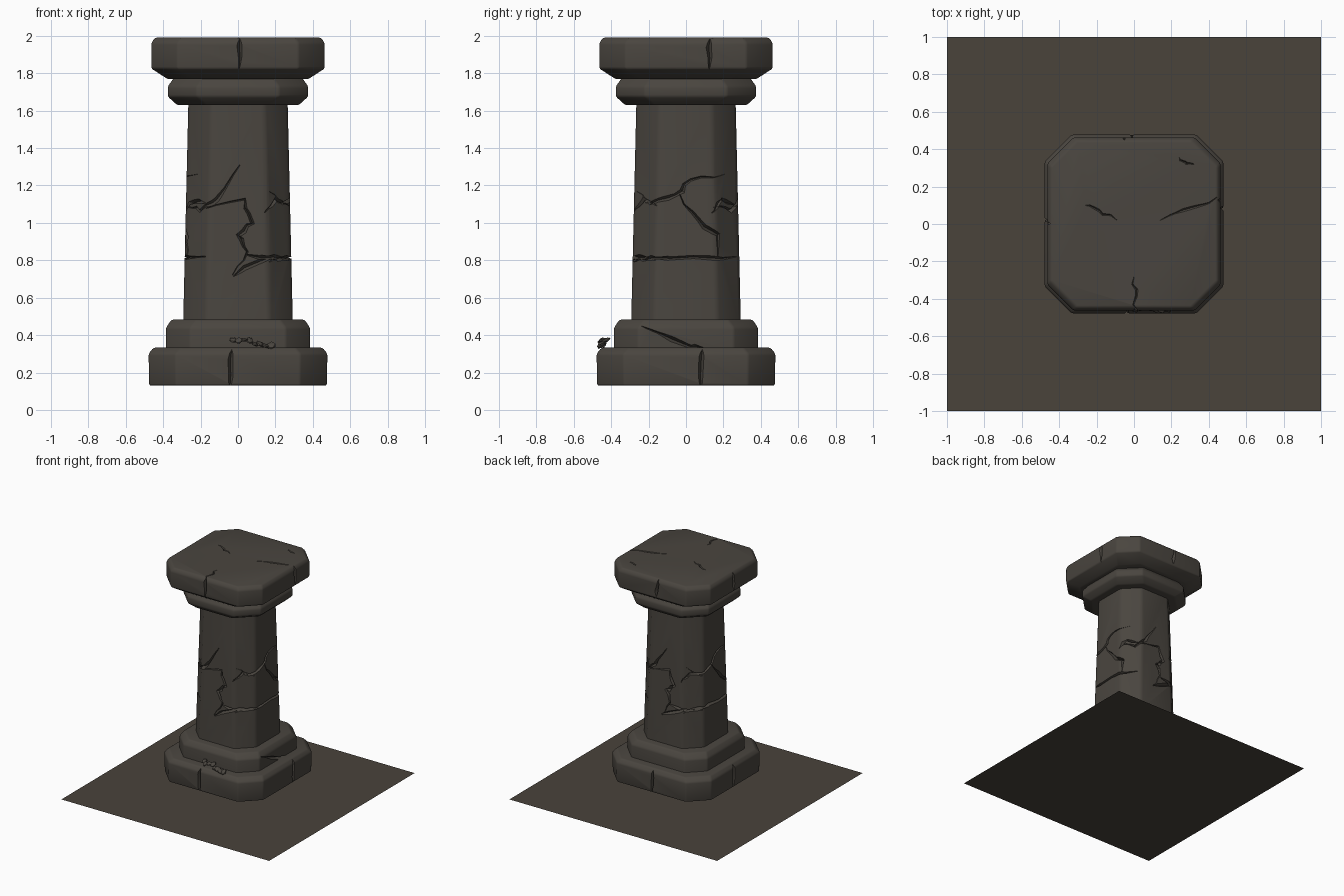
import bpy, bmesh, math, random
from mathutils import Vector, Matrix

if "Cube" in bpy.data.objects:
    bpy.data.objects.remove(bpy.data.objects["Cube"])

random.seed(4)


def material(name, rgb):
    m = bpy.data.materials.new(name)
    m.diffuse_color = (*rgb, 1)
    m.use_nodes = True
    m.node_tree.nodes["Principled BSDF"].inputs["Base Color"].default_value = m.diffuse_color
    return m


STONE = material("dark stone", (0.068, 0.060, 0.050))
EARTH = material("brown ground", (0.067, 0.056, 0.044))


def make_object(name, bm, mat):
    bmesh.ops.recalc_face_normals(bm, faces=bm.faces)
    me = bpy.data.meshes.new(name)
    bm.to_mesh(me)
    bm.free()
    me.materials.append(mat)
    ob = bpy.data.objects.new(name, me)
    bpy.context.collection.objects.link(ob)
    return ob


def loft(name, chamfer, rings, bevel=0.01):
    """Chamfered-square solid from (z, half width) rings."""
    bm = bmesh.new()
    loops = []
    for z, h in rings:
        e = h - chamfer
        quarter = [Vector((e, -h, z)), Vector((h, -e, z))]
        loops.append([bm.verts.new(Matrix.Rotation(k * math.pi / 2, 3, 'Z') @ p)
                      for k in range(4) for p in quarter])
    for a, b in zip(loops, loops[1:]):
        for i in range(8):
            j = (i + 1) % 8
            bm.faces.new((a[i], a[j], b[j], b[i]))
    bm.faces.new(loops[0])
    bm.faces.new(loops[-1])
    ob = make_object(name, bm, STONE)
    mod = ob.modifiers.new("soft edges", 'BEVEL')
    mod.width, mod.segments, mod.limit_method = bevel, 2, 'ANGLE'
    mod.angle_limit = math.radians(25)
    return ob


def groove(points, normals, width, depth):
    """Tapered diamond-section cutter following a path on a surface."""
    bm = bmesh.new()
    prev, last = None, len(points) - 1
    for i, (p, n) in enumerate(zip(points, normals)):
        t = points[min(i + 1, last)] - points[max(i - 1, 0)]
        s = t.cross(n).normalized()
        f = max(0.15, min(1, 3 * i / last, 3 * (last - i) / last))
        w = width * f * random.uniform(0.75, 1.25)
        p0 = p + n * 0.006
        ring = [bm.verts.new(q) for q in (p0 - s * w, p - n * depth * (0.3 + 0.7 * f),
                                          p0 + s * w, p + n * 0.03)]
        if prev:
            for k in range(4):
                m = (k + 1) % 4
                bm.faces.new((prev[k], prev[m], ring[m], ring[k]))
        else:
            bm.faces.new(ring)
        prev = ring
    bm.faces.new(prev)
    bmesh.ops.triangulate(bm, faces=bm.faces)
    return make_object("crack_cutter", bm, STONE)


def wander(path, jitter=0.008, n=3):
    """Subdivide a path and shake the new points."""
    out = []
    for a, b in zip(path, path[1:]):
        for i in range(n):
            shake = Vector((random.uniform(-1, 1), random.uniform(-1, 1))) * jitter
            out.append(Vector(a).lerp(Vector(b), i / n) + shake)
    return out + [Vector(path[-1])]


def side_crack(side, path, half, flat, width=0.014, depth=0.03):
    """Crack drawn as (u, z) on side 0 front, 1 right, 2 back, 3 left."""
    rot = Matrix.Rotation(side * math.pi / 2, 3, 'Z')
    pts, nrm = [], []
    for u, z in wander(path):
        over = max(0, abs(u) - flat)
        n = Vector((math.copysign(min(1, over * 12), u), -1, 0)).normalized()
        pts.append(rot @ Vector((u, over - half(z), z)))
        nrm.append(rot @ n)
    return groove(pts, nrm, width, depth)


def top_crack(start, end, z):
    pts = [Vector((*q, z)) for q in wander([start, end], 0.012, 5)]
    return groove(pts, [Vector((0, 0, 1))] * len(pts), 0.011, 0.011)


def finish(ob, cutters=(), low=-9, high=9):
    """Cut the cracks, bake, drop faces buried in neighbours, smooth."""
    for c in cutters:
        mod = ob.modifiers.new("crack", 'BOOLEAN')
        mod.operation, mod.solver, mod.object = 'DIFFERENCE', 'EXACT', c
        c.hide_render = True
    dg = bpy.context.evaluated_depsgraph_get()
    me = bpy.data.meshes.new_from_object(ob.evaluated_get(dg))
    ob.modifiers.clear()
    ob.data = me
    for c in cutters:
        bpy.data.objects.remove(c)
    bm = bmesh.new()
    bm.from_mesh(me)
    hidden = [f for f in bm.faces if not low < f.calc_center_median().z < high]
    bmesh.ops.delete(bm, geom=hidden, context='FACES')
    bm.to_mesh(me)
    bm.free()
    bpy.ops.object.select_all(action='DESELECT')
    ob.select_set(True)
    bpy.context.view_layer.objects.active = ob
    bpy.ops.object.shade_smooth_by_angle(angle=math.radians(28))


# ground sheet
bm = bmesh.new()
bmesh.ops.create_grid(bm, x_segments=1, y_segments=1, size=1)
make_object("ground_sheet", bm, EARTH)

# plinth, split once on each side
plinth = loft("plinth", 0.145, [(0.13, 0.475), (0.3, 0.478), (0.333, 0.452)])
splits = [-0.04, 0.08, 0.0, -0.03]
finish(plinth, [side_crack(k, [(u, 0.11), (u + 0.01, 0.35)], lambda z: 0.478, 0.33)
                for k, u in enumerate(splits)])

# upper step of the base
step = loft("base_step", 0.13, [(0.31, 0.385), (0.44, 0.385), (0.483, 0.355)])
finish(step, [side_crack(1, [(-0.24, 0.45), (0.02, 0.345), (0.12, 0.325)],
                         lambda z: 0.385, 0.255)], low=0.33)


# tapered octagonal shaft; each crack pattern serves two sides
def shaft_half(z):
    return 0.304 - 0.0235 * z


shaft = loft("shaft", 0.125, [(0.45, shaft_half(0.45)), (1.66, shaft_half(1.66))], 0.018)
front_long = [(-0.28, 1.09), (-0.2, 1.07), (-0.11, 1.13), (0.01, 1.31)]
front_hook = [(-0.18, 1.08), (0.03, 1.13), (0.08, 1), (0.01, 0.94), (0.05, 0.85), (-0.03, 0.72)]
front_low = [(-0.03, 0.72), (0.19, 0.82)]
front_bar = [(0.04, 0.83), (0.28, 0.8)]
edge_chip = [(0.14, 1.05), (0.2, 1.12), (0.28, 1.09)]
right_belt = [(-0.28, 0.79), (-0.2, 0.82), (0.15, 0.81), (0.27, 0.82)]
right_high = [(-0.26, 1.17), (-0.2, 1.11), (-0.05, 1.15), (0.02, 1.23), (0.21, 1.26)]
right_drop = [(-0.04, 1.15), (0.07, 1.01), (0.17, 0.93), (0.17, 0.82)]
patterns = [[front_long, front_hook, front_low, front_bar, edge_chip],
            [right_belt, right_high, right_drop, edge_chip]]
finish(shaft, [side_crack(k, path, shaft_half, 0.16)
               for k in range(4) for path in patterns[k % 2]], low=0.47, high=1.64)

# rounded moulding under the cap
moulding = loft("neck_moulding", 0.155,
                [(1.63, 0.325), (1.675, 0.375), (1.73, 0.375), (1.8, 0.325)])
finish(moulding, high=1.79)

# cap slab, cracked on its sides and top
cap = loft("cap_slab", 0.14, [(1.768, 0.375), (1.825, 0.463), (1.962, 0.463), (1.99, 0.445)])
cuts = [side_crack(k, [(u, 1.83), (u + 0.01, 2.0)], lambda z: 0.463, 0.32)
        for k, u in enumerate([0.0, 0.12, 0.04, -0.01])]
cuts += [top_crack(a, b, 1.99) for a, b in [((0.46, 0.15), (0.14, 0.02)),
                                           ((0.01, -0.46), (0, -0.28)),
                                           ((-0.26, 0.11), (-0.09, 0.02)),
                                           ((0.24, 0.35), (0.32, 0.32))]]
finish(cap, cuts)

# stone chips lying on the front ledge
bm = bmesh.new()
for i in range(8):
    loc = Vector((0.029 * i - 0.025, random.uniform(-0.475, -0.42), random.uniform(0.343, 0.375)))
    size = (random.uniform(0.02, 0.035), random.uniform(0.02, 0.03), 0.009, 1)
    rot = (Matrix.Rotation(random.uniform(-0.6, 0.6), 4, 'Y')
           @ Matrix.Rotation(random.uniform(0.2, 0.8), 4, 'X'))
    bmesh.ops.create_icosphere(bm, subdivisions=1, radius=1,
                               matrix=Matrix.Translation(loc) @ rot @ Matrix.Diagonal(size))
make_object("stone_chips", bm, STONE)
